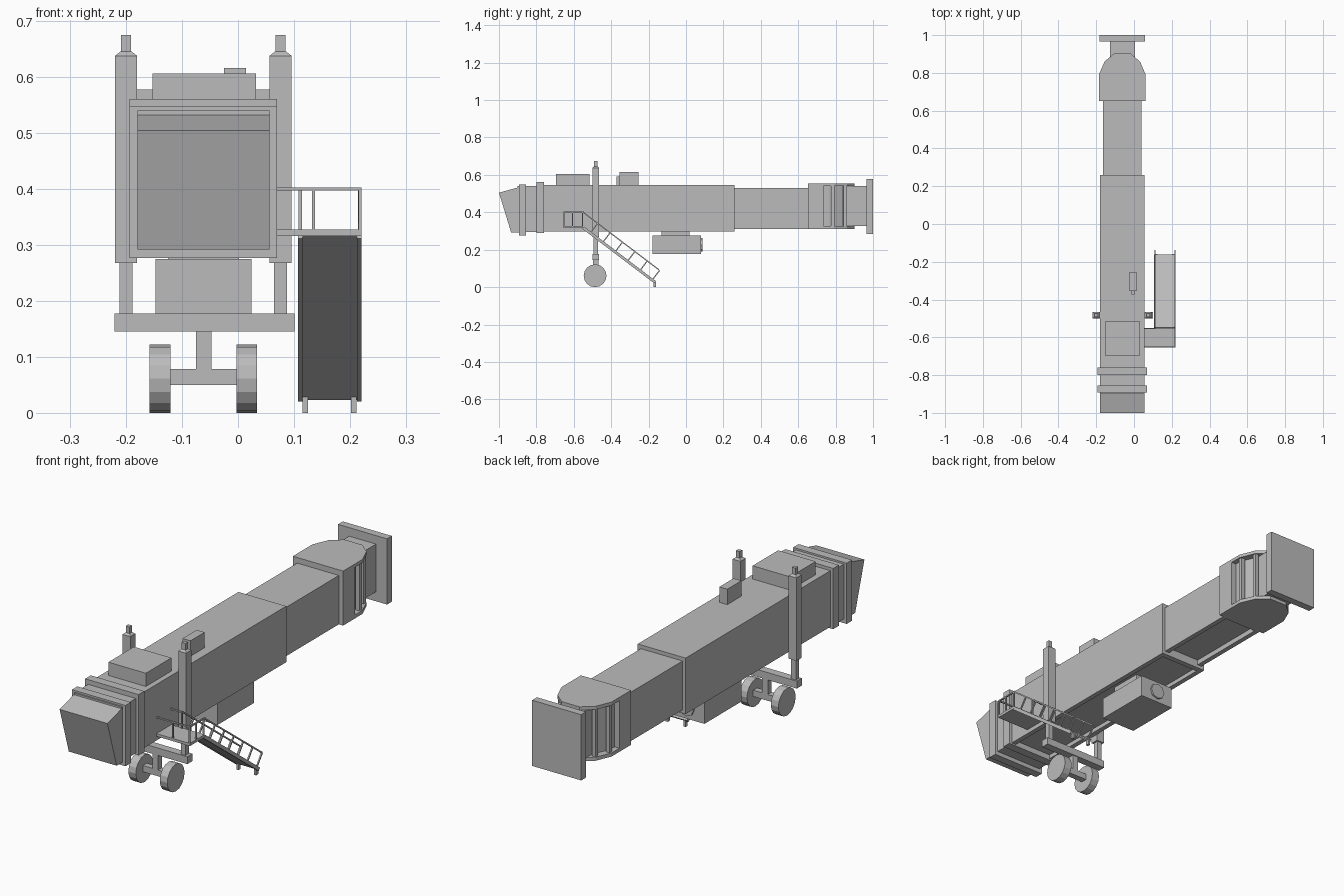
import bpy, bmesh, math
from mathutils import Vector, Matrix

cube = bpy.data.objects.get("Cube")
if cube:
    bpy.data.objects.remove(cube, do_unlink=True)

grey = bpy.data.materials.new("plain grey")
grey.use_nodes = True
grey.diffuse_color = (0.5, 0.5, 0.5, 1)
grey.node_tree.nodes["Principled BSDF"].inputs["Base Color"].default_value = (0.5, 0.5, 0.5, 1)

MID = -0.062  # centre line of the walkway


def finish(name, bm):
    bmesh.ops.recalc_face_normals(bm, faces=bm.faces)
    mesh = bpy.data.meshes.new(name)
    bm.to_mesh(mesh)
    bm.free()
    mesh.materials.append(grey)
    obj = bpy.data.objects.new(name, mesh)
    bpy.context.collection.objects.link(obj)
    return obj


def box(name, x, y, z):
    """Box from (low, high) ranges."""
    bm = bmesh.new()
    bmesh.ops.create_cube(bm, size=1)
    for v in bm.verts:
        v.co = [a + (b - a) * (c + 0.5) for (a, b), c in zip((x, y, z), v.co)]
    return finish(name, bm)


def mid_box(name, half, y, z):
    return box(name, (MID - half, MID + half), y, z)


def prism(name, outline, offset):
    """Extrude an outline of 3D points along an offset."""
    bm = bmesh.new()
    face = bm.faces.new([bm.verts.new(p) for p in outline])
    new = bmesh.ops.extrude_face_region(bm, geom=[face])["geom"]
    bmesh.ops.translate(bm, vec=offset, verts=[g for g in new if isinstance(g, bmesh.types.BMVert)])
    return finish(name, bm)


def beam(name, p, q, w, h):
    """Rectangular bar between two points, w across and h deep."""
    p, q = Vector(p), Vector(q)
    d = (q - p).normalized()
    side = Vector((0, 1, 0)) if abs(d.x) > 0.9 else Vector((1, 0, 0))
    up = d.cross(side)
    a, b = side * w / 2, up * h / 2
    return prism(name, [p + a + b, p - a + b, p - a - b, p + a - b], q - p)


def disc(name, centre, radius, depth, axis, sides):
    bm = bmesh.new()
    bmesh.ops.create_cone(bm, cap_ends=True, segments=sides, radius1=radius,
                          radius2=radius, depth=depth)
    rot = Matrix.Rotation(math.pi / 2, 4, axis)
    bm.transform(Matrix.Translation(centre) @ rot)
    return finish(name, bm)


# Telescoping tunnels with edge rails below
def tunnel(name, half, y, low, floor, top):
    mid_box(name, half, y, (floor, top))
    for s in (-1, 1):
        edges = sorted((MID + s * half, MID + s * (half - 0.022)))
        box(name + "_floor_rail", edges, y, (low, floor))
    mid_box(name + "_cross_rail", half, (y[1] - 0.025, y[1]), (low, floor))


tunnel("outer_tunnel", 0.118, (-0.78, 0.26), 0.297, 0.316, 0.547)
tunnel("inner_tunnel", 0.103, (0.24, 0.67), 0.312, 0.335, 0.53)

# Cab with collars and sloped hood
mid_box("cab_neck", 0.118, (-0.90, -0.77), (0.296, 0.54))
mid_box("rear_collar", 0.132, (-0.80, -0.76), (0.29, 0.561))
mid_box("front_collar", 0.132, (-0.893, -0.855), (0.277, 0.548))
hood = [(-0.89, 0.535), (-1.0, 0.505), (-0.935, 0.292), (-0.89, 0.292)]
prism("hood", [(MID - 0.118, y, z) for y, z in hood], Vector((0.236, 0, 0)))

# Roof units
box("roof_unit", (-0.153, 0.032), (-0.695, -0.515), (0.54, 0.606))
box("roof_vent", (-0.025, 0.014), (-0.355, -0.255), (0.54, 0.616))
box("roof_vent_nub", (-0.013, 0.002), (-0.372, -0.355), (0.54, 0.592))

# Rotunda: roof and floor slabs, recessed walls and posts
half_plan = [(0.124, 0.652), (0.124, 0.79), (0.094, 0.86), (0.044, 0.902)]


def plan(inset):
    pts = [(x - inset, y - (inset if y > 0.7 else 0)) for x, y in half_plan]
    return pts + [(-x, y) for x, y in reversed(pts)]


def rotunda_slab(name, inset, low, high):
    prism(name, [(MID + x, y, low) for x, y in plan(inset)], Vector((0, 0, high - low)))


rotunda_slab("rotunda_roof", 0, 0.54, 0.555)
rotunda_slab("rotunda_floor", 0, 0.312, 0.328)
rotunda_slab("rotunda_wall", 0.024, 0.325, 0.545)
mid_box("rotunda_entry", 0.124, (0.652, 0.735), (0.32, 0.55))
for s in (-1, 1):
    for x, y in ((0.108, 0.785), (0.084, 0.85)):
        cx = MID + s * x
        box("rotunda_post", (cx - 0.009, cx + 0.009), (y - 0.009, y + 0.009), (0.32, 0.55))

# Terminal end
mid_box("terminal_corridor", 0.066, (0.84, 0.975), (0.327, 0.54))
mid_box("terminal_plate", 0.121, (0.966, 1.0), (0.285, 0.578))

# Lift columns
Y = -0.483
for s in (-1, 1):
    cx = MID + s * 0.138

    def column(name, w, d, low, high):
        return box(name, (cx - w, cx + w), (Y - d, Y + d), (low, high))

    column("lift_column", 0.0195, 0.018, 0.268, 0.638)
    cap = column("column_cap", 0.0195, 0.018, 0.638, 0.646)
    for v in cap.data.vertices:
        if v.co.z > 0.64:
            v.co.x = cx + (v.co.x - cx) * 0.5
            v.co.y = Y + (v.co.y - Y) * 0.5
    column("column_top", 0.009, 0.009, 0.64, 0.675)
    column("lift_leg", 0.0118, 0.012, 0.17, 0.28)

# Bogie
box("bogie_beam", (-0.221, 0.101), (Y - 0.018, Y + 0.018), (0.145, 0.178))
box("bogie_post", (-0.075, -0.047), (Y - 0.014, Y + 0.014), (0.07, 0.15))
box("axle", (-0.125, 0.003), (Y - 0.014, Y + 0.014), (0.05, 0.078))
for s in (-1, 1):
    disc("wheel", Vector((MID + s * 0.0775, Y - 0.003, 0.061)), 0.061, 0.037, 'Y', 16)

# Underslung machine
box("machine_box", (-0.147, 0.024), (-0.18, 0.08), (0.176, 0.275))
box("machine_mount", (-0.125, 0.002), (-0.13, 0.02), (0.27, 0.318))
disc("machine_fan", Vector((MID, 0.083, 0.226)), 0.036, 0.01, 'X', 8)

# Service landing with railing
box("landing", (0.05, 0.221), (-0.655, -0.55), (0.316, 0.328))
R, TOP = 0.006, 0.4
for y in (-0.652, -0.553):
    x_end = 0.218 if y < -0.6 else 0.111
    beam("landing_rail", (0.055, y, TOP), (x_end, y, TOP), R, R)
beam("landing_rail", (0.218, -0.655, TOP), (0.218, -0.545, TOP), R, R)
for x, y in ((0.218, -0.652), (0.218, -0.606), (0.218, -0.553), (0.111, -0.553), (0.135, -0.652)):
    beam("landing_post", (x, y, 0.32), (x, y, TOP), R, R)

# Stair with stringers, handrails, balusters and feet
top, foot = Vector((0, -0.55, 0.318)), Vector((0, -0.165, 0.026))
slope = (foot - top).normalized()
normal = Vector((0, -slope.z, slope.y))
beam("stair_flight", top + Vector((0.164, 0, 0)), foot + Vector((0.164, 0, 0)), 0.11, 0.008)
for x in (0.111, 0.217):
    shift = Vector((x, 0, 0))
    beam("stringer", top + shift, foot + shift, 0.008, 0.015)
    hand_top, hand_end = Vector((x, -0.55, TOP)), Vector((x, -0.145, 0.093))
    beam("handrail", hand_top, hand_end, R, R)
    for i in range(6):
        p = top.lerp(foot, 0.1 + i * 0.172) + shift
        beam("baluster", p, p + normal * 0.066, R, R)
for x in (0.12, 0.207):
    box("stair_foot", (x - 0.005, x + 0.005), (-0.175, -0.16), (0, 0.028))
